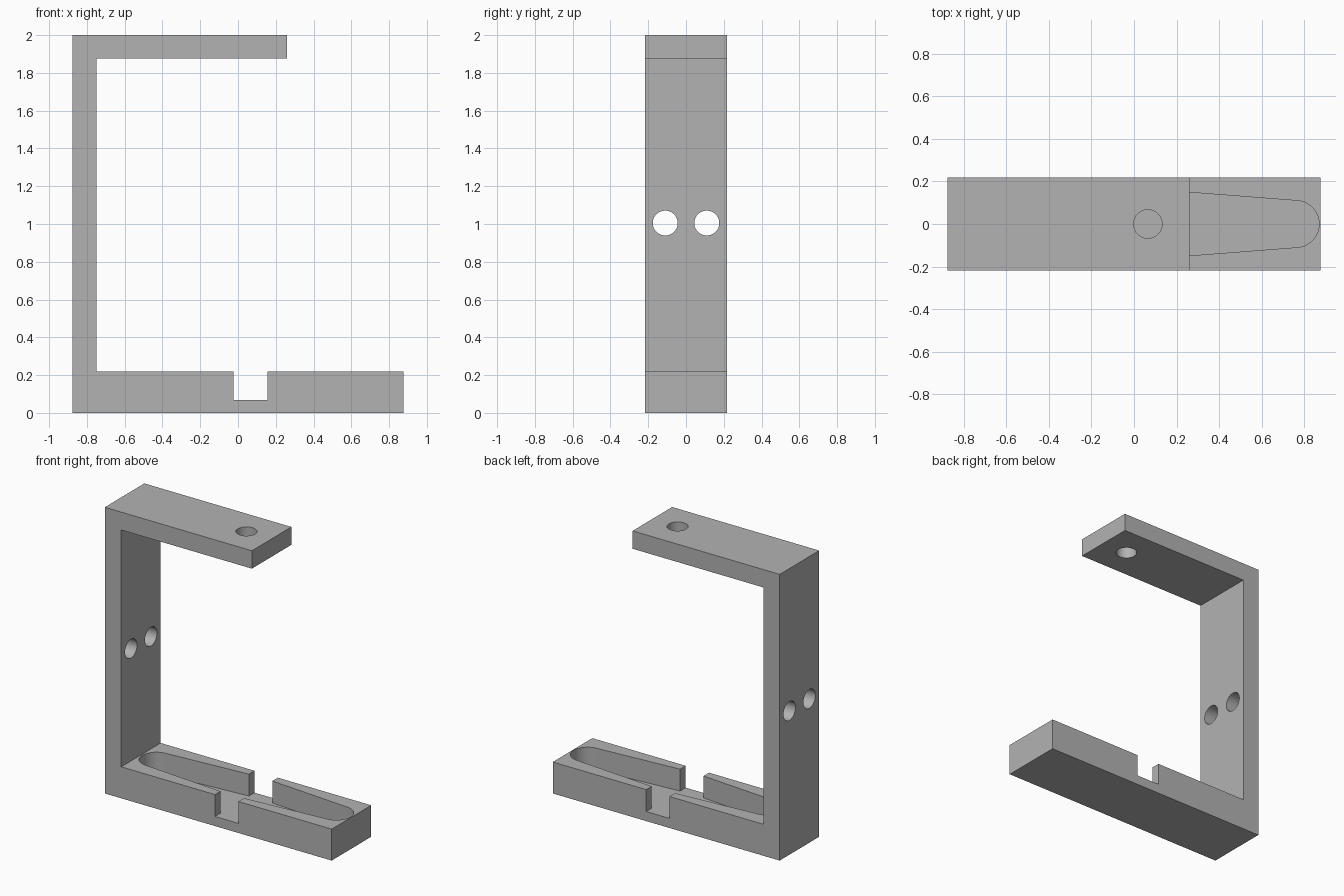
import bpy, bmesh, math
from mathutils import Matrix

if "Cube" in bpy.data.objects:
    bpy.data.objects.remove(bpy.data.objects["Cube"])

HALF_W = 0.218    # half depth of the frame
MID = 0.065       # centre of pocket, notch and arm hole along x

grey = bpy.data.materials.new("light grey")
grey.diffuse_color = (0.45, 0.45, 0.45, 1)
grey.use_nodes = True
grey.node_tree.nodes["Principled BSDF"].inputs["Base Color"].default_value = grey.diffuse_color


def prism(name, pts, depth, matrix):
    """Extrude a 2D outline along local z, then place it."""
    bm = bmesh.new()
    face = bm.faces.new([bm.verts.new((x, y, 0)) for x, y in pts])
    ext = bmesh.ops.extrude_face_region(bm, geom=[face])
    verts = [v for v in ext["geom"] if isinstance(v, bmesh.types.BMVert)]
    bmesh.ops.translate(bm, verts=verts, vec=(0, 0, depth))
    bm.transform(matrix)
    bmesh.ops.recalc_face_normals(bm, faces=bm.faces)
    me = bpy.data.meshes.new(name)
    bm.to_mesh(me)
    bm.free()
    ob = bpy.data.objects.new(name, me)
    bpy.context.collection.objects.link(ob)
    return ob


def circle(cx, cy, r, n=48):
    return [(cx + r * math.cos(2 * math.pi * i / n),
             cy + r * math.sin(2 * math.pi * i / n)) for i in range(n)]


def cut(target, cutter):
    cutter.hide_render = True
    mod = target.modifiers.new("cut", 'BOOLEAN')
    mod.operation, mod.solver, mod.object = 'DIFFERENCE', 'EXACT', cutter
    bpy.context.view_layer.objects.active = target
    bpy.ops.object.modifier_apply(modifier=mod.name)
    bpy.data.objects.remove(cutter)


# C-shaped frame: thick base, upright and shorter top arm
profile = [(-0.877, 0), (0.877, 0), (0.877, 0.22), (-0.75, 0.22),
           (-0.75, 1.875), (0.26, 1.875), (0.26, 2), (-0.877, 2)]
frame = prism("clamp_frame", profile, 2 * HALF_W,
              Matrix.Translation((0, HALF_W, 0)) @ Matrix.Rotation(math.pi / 2, 4, 'X'))
frame.data.materials.append(grey)

# Tapered round-ended pocket crossed by a notch, as one cutter outline
R = 0.11
quarter = [(0.09, 0.3), (0.09, 0.157)]
quarter += [(0.695 + R * math.sin(a), R * math.cos(a))
            for a in (math.pi / 2 * i / 16 for i in range(17))]
right = quarter + [(x, -y) for x, y in reversed(quarter[:-1])]
outline = right + [(-x, -y) for x, y in right]
cut(frame, prism("pocket_cutter", [(MID + x, y) for x, y in outline], 0.3,
                 Matrix.Translation((0, 0, 0.067))))

# Hole through the top arm
cut(frame, prism("arm_hole_cutter", circle(MID, 0, 0.067), 0.4,
                 Matrix.Translation((0, 0, 1.75))))

# Two holes through the upright
for y in (-0.11, 0.11):
    cut(frame, prism("upright_hole_cutter", circle(0, 0, 0.066), 0.4,
                     Matrix.Translation((-1, y, 1.005)) @ Matrix.Rotation(math.pi / 2, 4, 'Y')))

# Smooth the rounded walls, keep the edges sharp
bpy.ops.object.select_all(action='DESELECT')
frame.select_set(True)
bpy.context.view_layer.objects.active = frame
bpy.ops.object.shade_smooth_by_angle(angle=math.radians(30))
